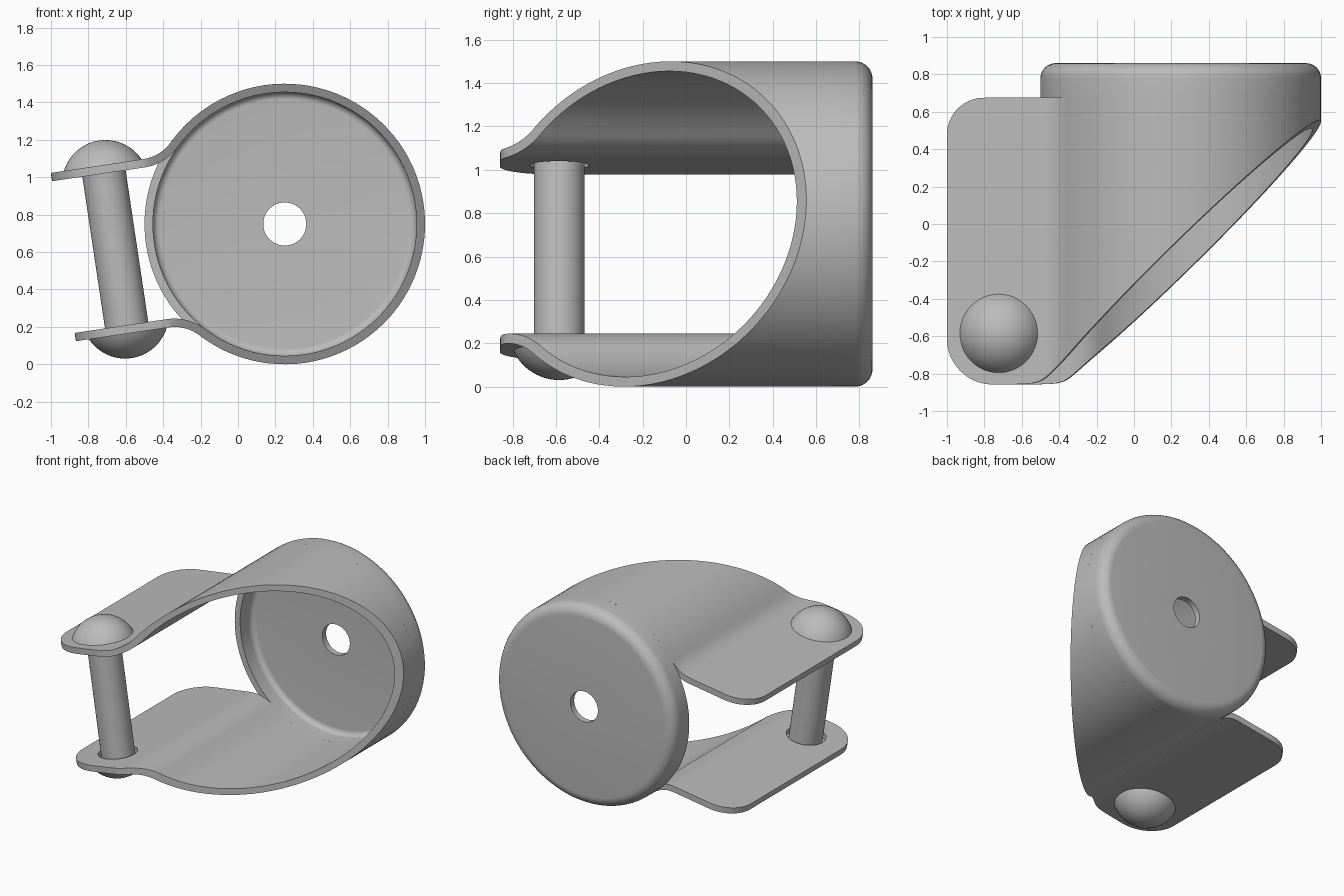
import bpy, bmesh, math
from math import sin, cos, pi, sqrt
from mathutils import Matrix, Vector

cube = bpy.data.objects.get("Cube")
if cube:
    bpy.data.objects.remove(cube)

RO, THICK = 0.75, 0.045           # cup radius and sheet thickness
FLAP_T, FLAP_END = 0.455, 1.197   # flap height and reach from cup axis
BEND = 0.22                       # outer bend radius between cup and flap
FRONT, SEAM, BACK = -0.86, 0.675, 0.86
PIN_S, PIN_Y = 0.916, -0.585
FRAME = Matrix.Translation((0.25, 0, 0.75)) @ Matrix.Rotation(math.radians(-8.5), 4, 'Y')

grey = bpy.data.materials.new("plain grey")
grey.use_nodes = True
grey.diffuse_color = (0.5, 0.5, 0.5, 1)
grey.node_tree.nodes["Principled BSDF"].inputs["Base Color"].default_value = (0.5, 0.5, 0.5, 1)


def finish(name, bm, matrix):
    bmesh.ops.recalc_face_normals(bm, faces=bm.faces)
    mesh = bpy.data.meshes.new(name)
    bm.to_mesh(mesh)
    bm.free()
    mesh.materials.append(grey)
    ob = bpy.data.objects.new(name, mesh)
    bpy.context.collection.objects.link(ob)
    ob.matrix_world = matrix
    return ob


def smooth(ob):
    bpy.ops.object.select_all(action='DESELECT')
    ob.select_set(True)
    bpy.context.view_layer.objects.active = ob
    bpy.ops.object.shade_smooth_by_angle(angle=math.radians(30))


def lathe(name, points, axis, steps, matrix, closed):
    bm = bmesh.new()
    verts = [bm.verts.new(p) for p in points]
    edges = [bm.edges.new(pair) for pair in zip(verts, verts[1:])]
    if closed:
        edges.append(bm.edges.new((verts[-1], verts[0])))
    bmesh.ops.spin(bm, geom=verts + edges, cent=(0, 0, 0), axis=axis,
                   angle=2 * pi, steps=steps, use_merge=False)
    bmesh.ops.remove_doubles(bm, verts=bm.verts, dist=1e-5)
    return finish(name, bm, matrix)


def fillet(cx, cy, r, a0, a1, n=8):
    return [(cx + r * cos(a0 + (a1 - a0) * i / n), cy + r * sin(a0 + (a1 - a0) * i / n))
            for i in range(n + 1)]


# Back cup: closed rim, rounded corner and floor with a centre hole
HOLE, RIN, OUT_R, IN_R = 0.115, RO - THICK, 0.08, 0.04
floor = BACK - THICK
ring = [(HOLE, floor)] + fillet(RIN - IN_R, floor - IN_R, IN_R, pi / 2, 0)
ring += [(RIN, SEAM), (RO, SEAM)] + fillet(RO - OUT_R, BACK - OUT_R, OUT_R, 0, pi / 2) + [(HOLE, BACK)]
smooth(lathe("back_cup", [(r, y, 0) for r, y in ring], (0, 1, 0), 96, FRAME, True))

# Wrapped sheet: centre path (s, t) with its outward normal
mid = RO - THICK / 2
phi = math.asin((FLAP_T + BEND) / (RO + BEND))
bend_s = (RO + BEND) * cos(phi)
half = []
for i in range(20):
    half.append((bend_s + (FLAP_END - bend_s) * cos(pi / 2 * i / 20), FLAP_T - THICK / 2, 0, 1))
for i in range(12):
    a = pi / 2 + (pi / 2 - phi) * -i / 12
    nx, ny = cos(a), sin(a)
    half.append((bend_s - nx * (BEND + THICK / 2), FLAP_T + BEND - ny * (BEND + THICK / 2), nx, ny))
for i in range(41):
    a = phi + (pi - phi) * i / 40
    half.append((mid * cos(a), mid * sin(a), cos(a), sin(a)))
path = half + [(s, -t, nx, -ny) for s, t, nx, ny in reversed(half[:-1])]


def corner(s, r):
    d = max(0.0, s - (FLAP_END - r))
    return r - sqrt(max(0.0, r * r - d * d))


def front_edge(s):
    slope = -0.18 - 0.98 * s
    y = 0.5 * (slope + FRONT + sqrt((slope - FRONT) ** 2 + 0.04 ** 2))
    return y + corner(s, 0.25)


def back_edge(s):
    return SEAM - corner(s, 0.2)


bm = bmesh.new()
loops = []
for s, t, nx, ny in path:
    row = []
    for side, edge in ((1, front_edge), (1, back_edge), (-1, back_edge), (-1, front_edge)):
        ps, pt = s + side * nx * THICK / 2, t + side * ny * THICK / 2
        row.append(bm.verts.new((-ps, edge(ps), pt)))
    loops.append(row)
for a, b in zip(loops, loops[1:]):
    for k in range(4):
        m = (k + 1) % 4
        bm.faces.new((a[k], a[m], b[m], b[k]))
bm.faces.new(loops[0])
bm.faces.new(loops[-1])
sheet = finish("wrapped_sheet", bm, FRAME)

# Clearance holes for the pin
pin_frame = FRAME @ Matrix.Translation(Vector((-PIN_S, PIN_Y, 0)))
bm = bmesh.new()
bmesh.ops.create_cone(bm, cap_ends=True, segments=48, radius1=0.137, radius2=0.137, depth=1.2)
cutter = finish("pin_hole_cutter", bm, pin_frame)
cutter.hide_render = True
cut = sheet.modifiers.new("pin_holes", 'BOOLEAN')
cut.operation, cut.solver, cut.object = 'DIFFERENCE', 'EXACT', cutter
bpy.context.view_layer.objects.active = sheet
bpy.ops.object.modifier_apply(modifier=cut.name)
bpy.data.objects.remove(cutter)
smooth(sheet)

# Pin with a domed head at each end
HEAD, DOME, SHAFT = 0.21, 0.133, 0.117
big = (HEAD ** 2 + DOME ** 2) / (2 * DOME)
arc = fillet(0, FLAP_T + DOME - big, big, pi / 2, pi / 2 - math.asin(HEAD / big), 14)
top = arc + [(SHAFT, FLAP_T)]
profile = top + [(r, -z) for r, z in reversed(top)]
smooth(lathe("hinge_pin", [(r, 0, z) for r, z in profile], (0, 0, 1), 48, pin_frame, False))
